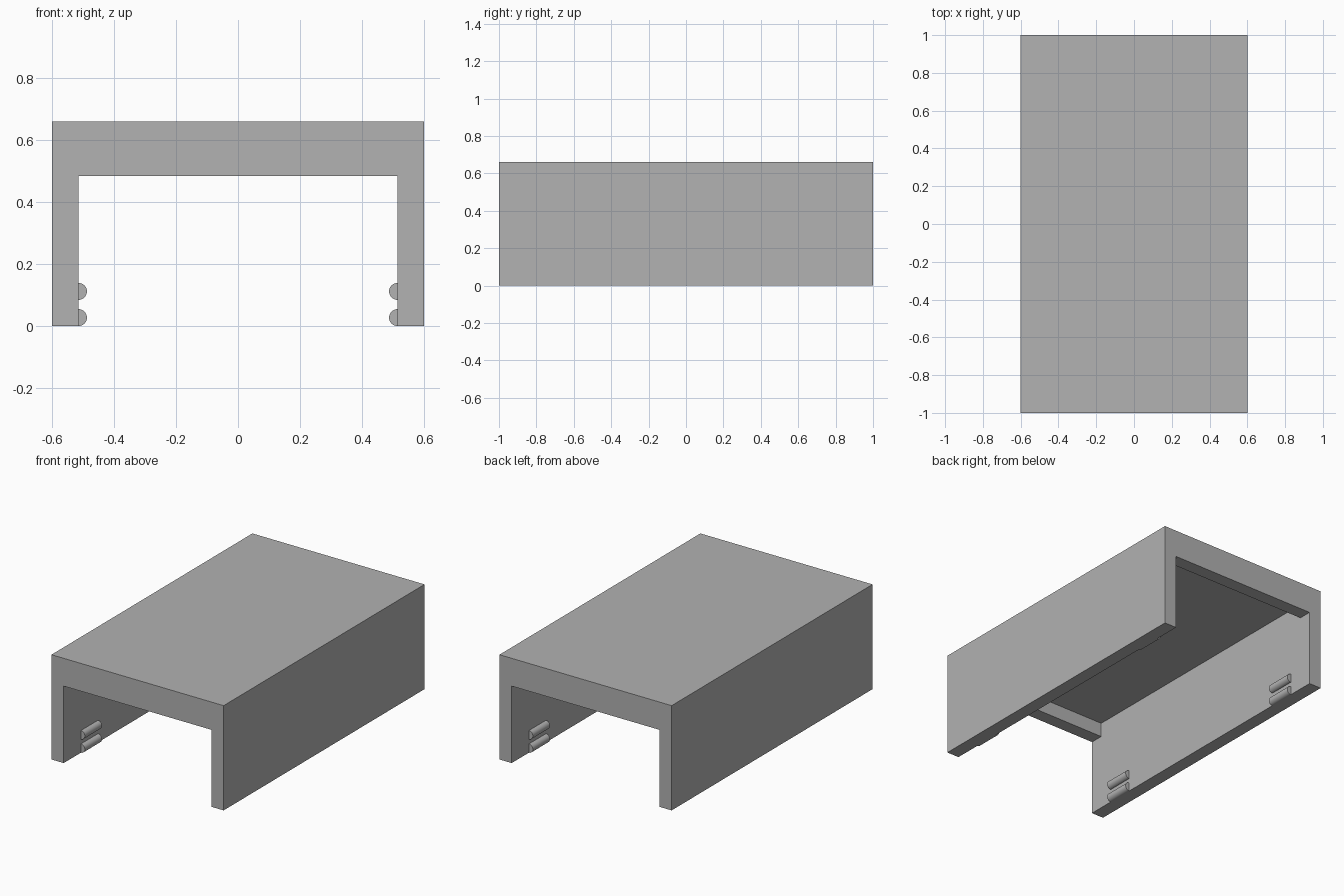
import bpy
import math
from mathutils import Vector

default = bpy.data.objects.get("Cube")
if default:
    bpy.data.objects.remove(default, do_unlink=True)

WIDTH, LENGTH, HEIGHT = 1.2, 2.0, 0.66
WALL = 0.085
INNER = WIDTH / 2 - WALL      # inner face of each side wall
LIP_Z = 0.485                 # underside of the end lips
ROOF_Z = HEIGHT - WALL        # underside of the roof panel

grey = bpy.data.materials.new("plain grey")
grey.use_nodes = True
COLOUR = (0.445, 0.445, 0.445, 1)
grey.diffuse_color = COLOUR
grey.node_tree.nodes["Principled BSDF"].inputs["Base Color"].default_value = COLOUR


def box(name, size, z_low, z_high):
    """Box centred on x and y, spanning the given heights."""
    bpy.ops.mesh.primitive_cube_add(size=1, location=(0, 0, (z_low + z_high) / 2))
    obj = bpy.context.object
    obj.name = name
    obj.scale = (size[0], size[1], z_high - z_low)
    bpy.ops.object.transform_apply(location=True, rotation=False, scale=True)
    obj.data.materials.append(grey)
    return obj


def cut(target, cutter):
    """Subtract the cutter from the target and remove the cutter."""
    cutter.hide_render = True
    mod = target.modifiers.new("cut", 'BOOLEAN')
    mod.operation = 'DIFFERENCE'
    mod.solver = 'EXACT'
    mod.object = cutter
    bpy.context.view_layer.objects.active = target
    bpy.ops.object.modifier_apply(modifier=mod.name)
    bpy.data.objects.remove(cutter, do_unlink=True)


# Cover body: open channel through both ends, then the recess under the roof
cover = box("cover_body", (WIDTH, LENGTH), 0, HEIGHT)
cut(cover, box("channel_cutter", (INNER * 2, LENGTH + 0.2), -0.1, LIP_Z))
cut(cover, box("recess_cutter", (INNER * 2, LENGTH - WALL * 2), -0.1, ROOF_Z))

# Gripping ribs: pairs of half-round bars near each end of both walls
RIB_RADIUS, RIB_LENGTH, RIB_Y = 0.0275, 0.17, 0.743
for side_name, side in (("left", 1), ("right", -1)):
    for end_name, end in (("front", -1), ("back", 1)):
        for level_name, z in (("lower", RIB_RADIUS), ("upper", 0.112)):
            bpy.ops.mesh.primitive_cylinder_add(
                vertices=32, radius=RIB_RADIUS, depth=RIB_LENGTH,
                location=Vector((side * INNER, end * RIB_Y, z)),
                rotation=(math.pi / 2, 0, 0))
            rib = bpy.context.object
            rib.name = f"{level_name}_rib_{end_name}_{side_name}"
            rib.data.materials.append(grey)
            bpy.ops.object.shade_smooth_by_angle(angle=math.radians(30))
